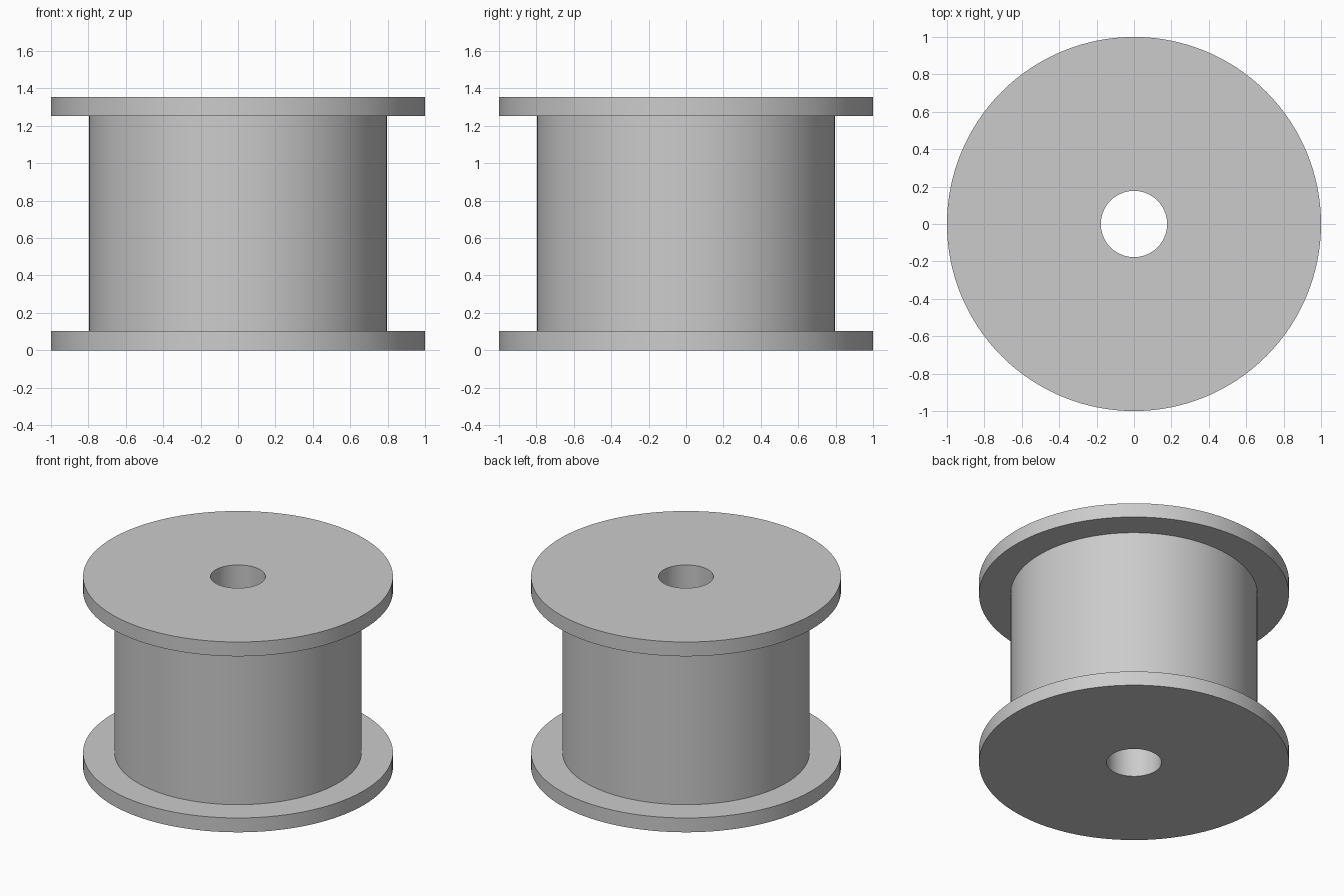
import bpy
import bmesh
import math

cube = bpy.data.objects.get("Cube")
if cube:
    bpy.data.objects.remove(cube, do_unlink=True)

# Dimensions
BORE, HUB, RIM = 0.177, 0.797, 1.0
HEIGHT, FLANGE = 1.355, 0.102
SEGMENTS = 128

# Plain grey material
grey = bpy.data.materials.new("light_grey")
grey.use_nodes = True
colour = (0.6, 0.6, 0.6, 1)
grey.diffuse_color = colour
grey.node_tree.nodes["Principled BSDF"].inputs["Base Color"].default_value = colour


def lathe(name, profile):
    """Revolve a closed (radius, height) outline around the z axis."""
    bm = bmesh.new()
    verts = [bm.verts.new((r, 0, z)) for r, z in profile]
    edges = [bm.edges.new((v, verts[i - 1])) for i, v in enumerate(verts)]
    bmesh.ops.spin(bm, geom=verts + edges, cent=(0, 0, 0), axis=(0, 0, 1),
                   angle=math.tau, steps=SEGMENTS, use_merge=True)
    bmesh.ops.remove_doubles(bm, verts=bm.verts[:], dist=1e-4)
    bmesh.ops.recalc_face_normals(bm, faces=bm.faces[:])
    mesh = bpy.data.meshes.new(name)
    bm.to_mesh(mesh)
    bm.free()
    mesh.materials.append(grey)
    obj = bpy.data.objects.new(name, mesh)
    bpy.context.collection.objects.link(obj)
    bpy.ops.object.select_all(action='DESELECT')
    obj.select_set(True)
    bpy.context.view_layer.objects.active = obj
    bpy.ops.object.shade_smooth_by_angle(angle=math.radians(30))
    return obj


# Spool: two flanges, a drum and a through bore in one turned body
lower = [(BORE, 0), (RIM, 0), (RIM, FLANGE), (HUB, FLANGE)]
upper = [(r, HEIGHT - z) for r, z in reversed(lower)]
lathe("spool", lower + upper)
